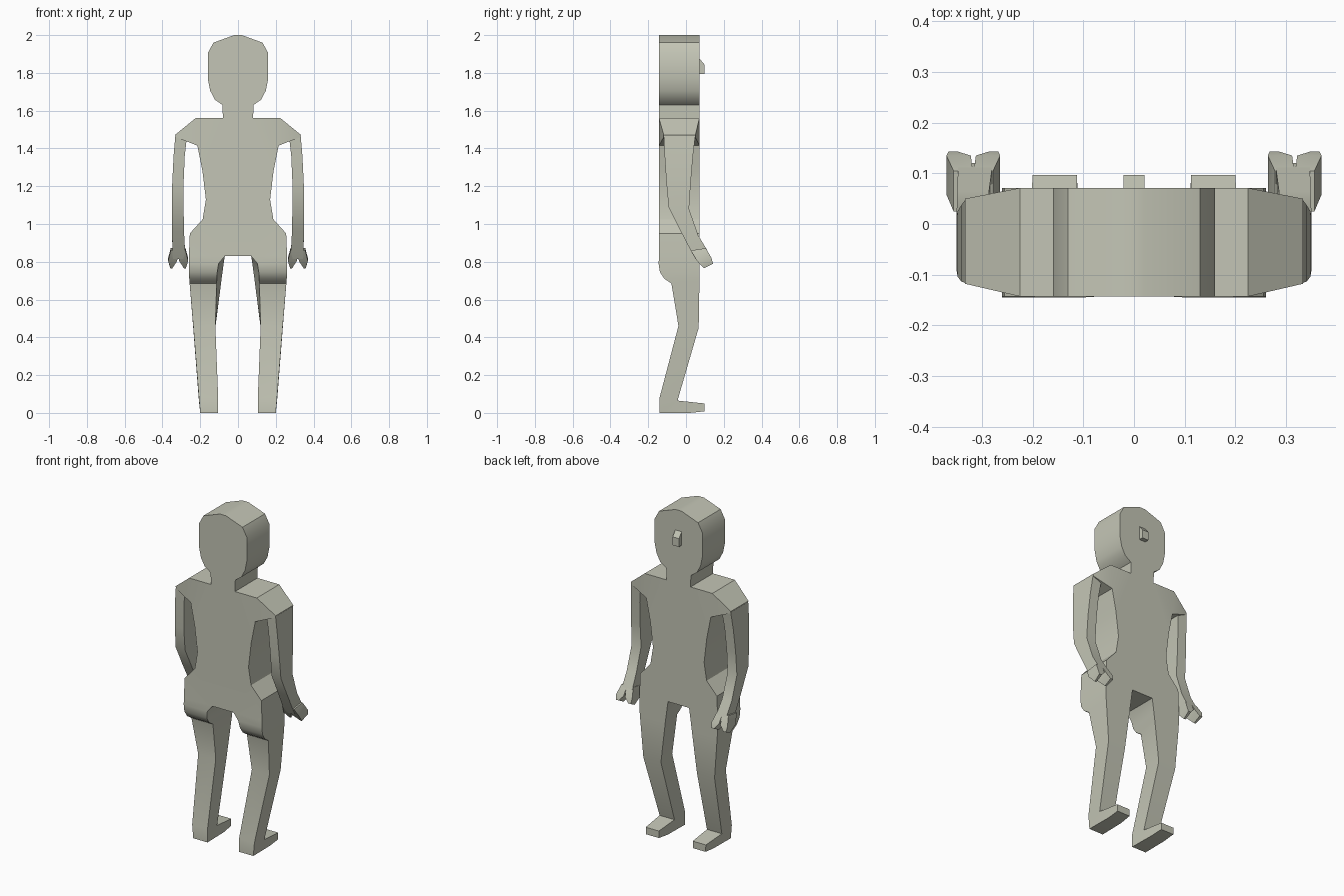
import bpy, bmesh, math

cube = bpy.data.objects.get("Cube")
if cube:
    bpy.data.objects.remove(cube, do_unlink=True)

clay = bpy.data.materials.new("warm grey clay")
CLAY = (0.55, 0.56, 0.465, 1)
clay.use_nodes = True
clay.diffuse_color = CLAY
clay.node_tree.nodes["Principled BSDF"].inputs["Base Color"].default_value = CLAY


def loft(bm, rings, cap_start=True):
    """Bridge a list of four-point rings with quads and cap the ends."""
    loops = [[bm.verts.new(p) for p in ring] for ring in rings]
    for a, b in zip(loops, loops[1:]):
        for i in range(4):
            j = (i + 1) % 4
            bm.faces.new((a[i], a[j], b[j], b[i]))
    bm.faces.new(loops[-1])
    if cap_start:
        bm.faces.new(loops[0])


def limb_ring(s, y0, z0, y1, z1, xi0, xi1, xo):
    """Section from a back edge (y0, z0) to a front edge (y1, z1)."""
    return [(s * xi0, y0, z0), (s * xo, y0, z0), (s * xo, y1, z1), (s * xi1, y1, z1)]


def finish(bm, name, angle=32):
    bmesh.ops.remove_doubles(bm, verts=bm.verts, dist=0.0005)
    bmesh.ops.recalc_face_normals(bm, faces=bm.faces)
    mesh = bpy.data.meshes.new(name)
    bm.to_mesh(mesh)
    bm.free()
    obj = bpy.data.objects.new(name, mesh)
    bpy.context.collection.objects.link(obj)
    mesh.materials.append(clay)
    bpy.ops.object.select_all(action="DESELECT")
    obj.select_set(True)
    bpy.context.view_layer.objects.active = obj
    bpy.ops.object.shade_smooth_by_angle(angle=math.radians(angle))
    return obj


BACK, FRONT = -0.143, 0.071
HIP = 0.83

# Head, neck and trunk: one silhouette extruded in depth
half = [(0.02, 2.0), (0.13, 1.96), (0.16, 1.905), (0.16, 1.77), (0.147, 1.705),
        (0.122, 1.658), (0.082, 1.63), (0.08, 1.56), (0.225, 1.56), (0.215, 1.415),
        (0.188, 1.28), (0.17, 1.13), (0.187, 1.025), (0.255, 0.95), (0.26, HIP), (0.07, HIP)]
outline = half + [(-x, z) for x, z in reversed(half)]
bm = bmesh.new()
back = bm.faces.new([bm.verts.new((x, BACK, z)) for x, z in outline])
ext = bmesh.ops.extrude_face_region(bm, geom=[back], use_keep_orig=True)
moved = [g for g in ext["geom"] if isinstance(g, bmesh.types.BMVert)]
bmesh.ops.translate(bm, verts=moved, vec=(0, FRONT - BACK, 0))

# Open the trunk where the legs and shoulders attach
openings = []
for f in bm.faces:
    c = f.calc_center_median()
    under_hip = abs(c.z - HIP) < 0.01 and abs(c.x) > 0.1
    armhole = abs(abs(c.x) - 0.22) < 0.01 and c.z > 1.45
    if under_hip or armhole:
        openings.append(f)
bmesh.ops.delete(bm, geom=openings, context="FACES")

# Legs with feet, and sloping shoulders
leg = [(BACK, HIP, FRONT, HIP, 0.07, 0.07, 0.26),
       (-0.145, 0.79, FRONT, 0.79, 0.103, 0.076, 0.26),
       (-0.138, 0.745, FRONT, 0.745, 0.11, 0.082, 0.26),
       (-0.115, 0.71, FRONT, 0.71, 0.112, 0.087, 0.258),
       (-0.077, 0.685, FRONT, 0.685, 0.113, 0.09, 0.256),
       (-0.04, 0.46, 0.067, 0.45, 0.12, 0.12, 0.237),
       (-0.14, 0.08, -0.045, 0.065, 0.105, 0.108, 0.207),
       (-0.14, 0, 0.097, 0.05, 0.105, 0.113, 0.2),
       (0.02, 0, 0.097, 0.008, 0.108, 0.113, 0.198)]
for s in (1, -1):
    loft(bm, [limb_ring(s, *r) for r in leg], cap_start=False)
    shoulder = [[(s * 0.225, BACK, 1.56), (s * 0.225, FRONT, 1.56),
                 (s * 0.215, FRONT, 1.415), (s * 0.215, BACK, 1.415)],
                [(s * 0.333, -0.118, 1.472), (s * 0.333, 0.05, 1.472),
                 (s * 0.33, 0.05, 1.46), (s * 0.33, -0.118, 1.46)]]
    loft(bm, shoulder, cap_start=False)
finish(bm, "body")

# Arms bending forward, each with a two-pronged hand
arm = [(-0.117, 1.466, 0.049, 1.466, 0.27, 0.27, 0.332),
       (-0.113, 1.36, 0.037, 1.36, 0.282, 0.282, 0.341),
       (-0.104, 1.22, 0.025, 1.22, 0.288, 0.288, 0.348),
       (-0.092, 1.09, 0.016, 1.08, 0.288, 0.288, 0.35),
       (-0.03, 0.965, 0.065, 0.94, 0.286, 0.286, 0.349),
       (0.03, 0.85, 0.11, 0.865, 0.28, 0.28, 0.347),
       (0.05, 0.815, 0.12, 0.835, 0.29, 0.29, 0.345)]
prong = [(0.025, 0.86, 0.105, 0.872, 0.278, 0.278, 0.316),
         (0.058, 0.805, 0.135, 0.82, 0.264, 0.264, 0.312),
         (0.095, 0.765, 0.143, 0.79, 0.276, 0.268, 0.286)]
MID = 0.317
for s, side in ((1, "left"), (-1, "right")):
    bm = bmesh.new()
    loft(bm, [limb_ring(s, *r) for r in arm])
    finish(bm, side + "_arm")
    bm = bmesh.new()
    for flip in (False, True):
        rings = []
        for *yz, a, b, c in prong:
            xs = [2 * MID - x for x in (a, b, c)] if flip else (a, b, c)
            rings.append(limb_ring(s, *yz, *xs))
        loft(bm, rings)
    finish(bm, side + "_hand")

# Nose
bm = bmesh.new()
loft(bm, [[(-0.021, y, lo), (0.021, y, lo), (0.021, y, hi), (-0.021, y, hi)]
          for y, lo, hi in ((0.06, 1.795, 1.89), (0.097, 1.795, 1.845))])
finish(bm, "nose")
